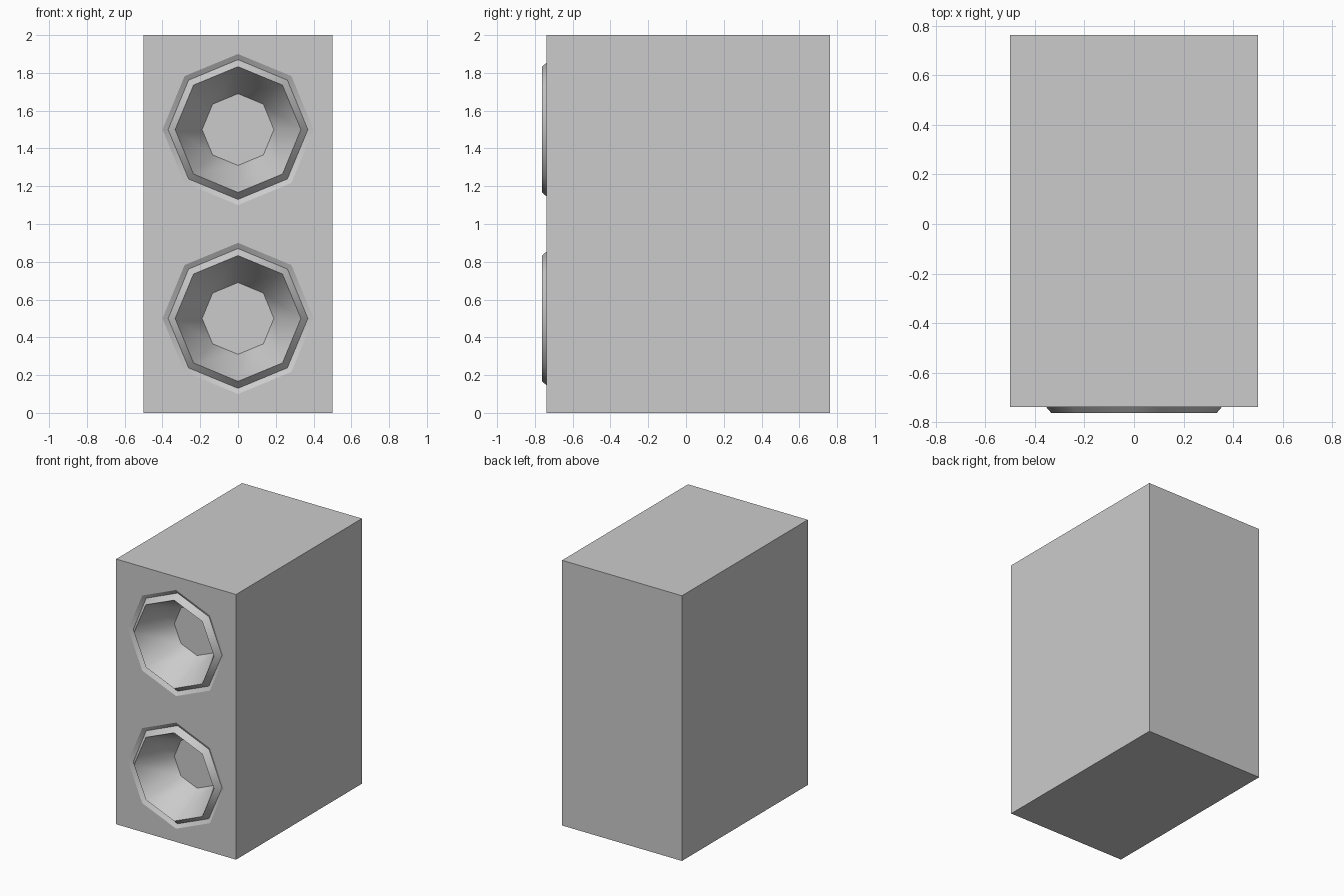
import bpy, bmesh
from math import cos, sin, pi

if "Cube" in bpy.data.objects:
    bpy.data.objects.remove(bpy.data.objects["Cube"])

W, H = 0.5, 2.0
FRONT, BACK = -0.7375, 0.7625
SIDES = 8
# (radius, y) profile of a driver: rim of groove, groove bottom, ring crest, cone floor
DRIVER = [(0.40, FRONT), (0.37, FRONT + 0.018), (0.333, -0.7625), (0.19, -0.4875)]

bm = bmesh.new()


def loop_edges(verts):
    return [bm.edges.new((verts[i], verts[(i + 1) % len(verts)])) for i in range(len(verts))]


def octagon(radius, y, zc):
    return [bm.verts.new((radius * cos(2 * pi * i / SIDES), y, zc + radius * sin(2 * pi * i / SIDES)))
            for i in range(SIDES)]


def rectangle(y):
    return [bm.verts.new((x, y, z)) for x, z in ((-W, 0), (W, 0), (W, H), (-W, H))]


def bridge(a, b, smooth):
    n = len(a)
    for i in range(n):
        f = bm.faces.new((a[i], a[(i + 1) % n], b[(i + 1) % n], b[i]))
        f.smooth = smooth


# Front baffle with two octagonal openings
front = rectangle(FRONT)
outline = loop_edges(front)
drivers = []
for zc in (0.5, 1.5):
    rings = [octagon(r, y, zc) for r, y in DRIVER]
    outline += loop_edges(rings[0])
    drivers.append(rings)
bmesh.ops.triangle_fill(bm, edges=outline, use_beauty=True, use_dissolve=False, normal=(0, -1, 0))

# Driver rings, cones and floors, sharp along each ring
for rings in drivers:
    for a, b in zip(rings, rings[1:]):
        bridge(a, b, True)
    bm.faces.new(rings[-1])
    for ring in rings:
        for i in range(SIDES):
            bm.edges.get((ring[i], ring[(i + 1) % SIDES])).smooth = False

# Cabinet sides and back
back = rectangle(BACK)
bridge(front, back, False)
bm.faces.new(back)

bmesh.ops.recalc_face_normals(bm, faces=bm.faces[:])
mesh = bpy.data.meshes.new("speaker_cabinet")
bm.to_mesh(mesh)
bm.free()
bpy.context.collection.objects.link(bpy.data.objects.new("speaker_cabinet", mesh))
